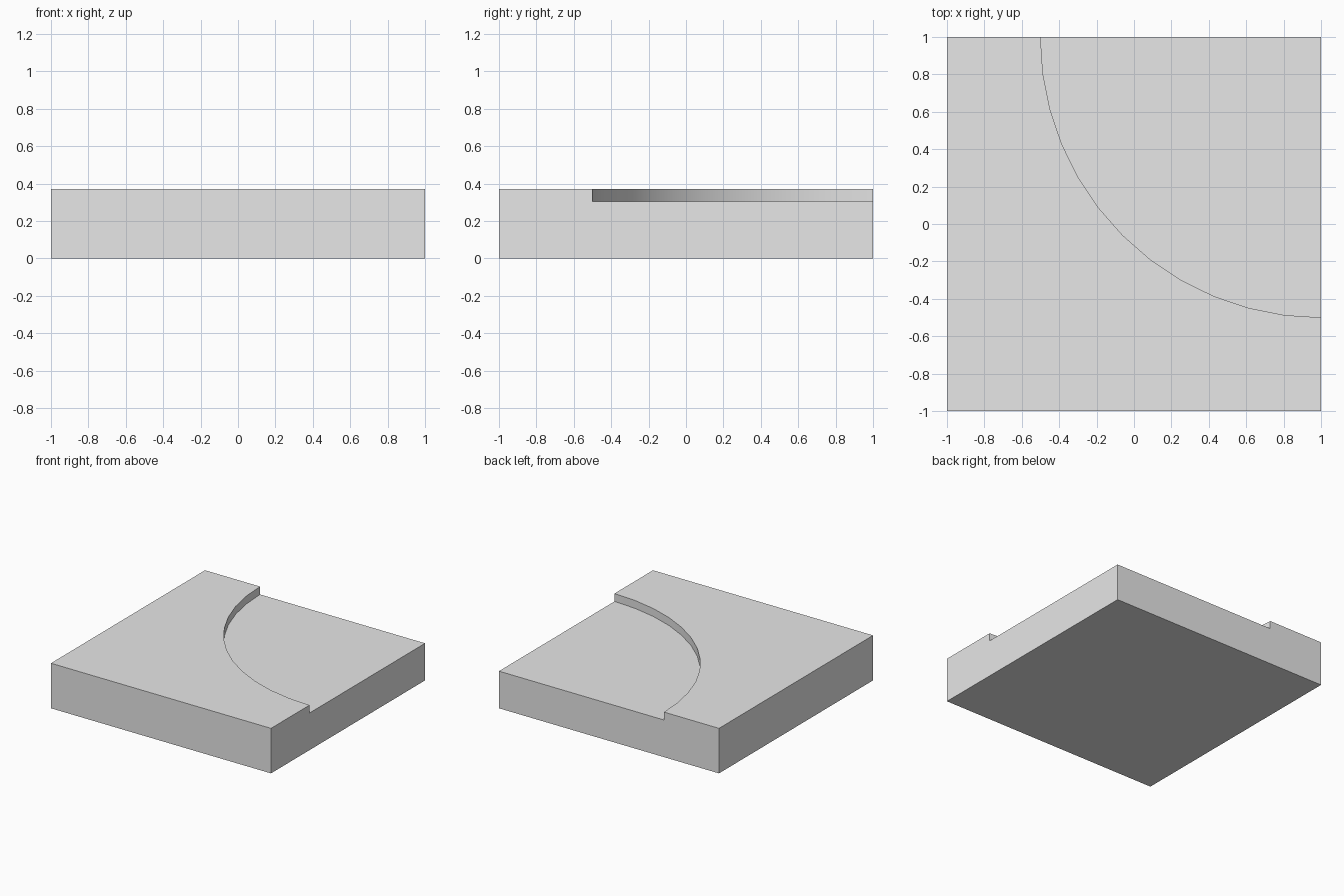
import bpy
import math

SIZE = 2.0
HEIGHT = 0.37
FLOOR = 0.305
RADIUS = 1.5

cube = bpy.data.objects.get("Cube")
if cube:
    bpy.data.objects.remove(cube, do_unlink=True)

# Plain grey material
grey = bpy.data.materials.new("light_grey")
grey.use_nodes = True
colour = (0.8, 0.8, 0.8, 1)
grey.diffuse_color = colour
grey.node_tree.nodes["Principled BSDF"].inputs["Base Color"].default_value = colour

# Square slab
bpy.ops.mesh.primitive_cube_add(size=1, location=(0, 0, HEIGHT / 2))
slab = bpy.context.object
slab.name = "recessed_slab"
slab.scale = (SIZE, SIZE, HEIGHT)
bpy.ops.object.transform_apply(location=True, rotation=False, scale=True)
slab.data.materials.append(grey)

# Round cutter centred on the back left corner
bpy.ops.mesh.primitive_cylinder_add(vertices=48, radius=RADIUS, depth=1,
                                    location=(SIZE / 2, SIZE / 2, FLOOR + 0.5))
cutter = bpy.context.object
cutter.name = "recess_cutter"
cutter.hide_render = True
cutter.data.materials.append(grey)

# Sink the quarter-round recess into the slab
cut = slab.modifiers.new("recess", "BOOLEAN")
cut.operation = "DIFFERENCE"
cut.solver = "EXACT"
cut.object = cutter
bpy.ops.object.select_all(action="DESELECT")
slab.select_set(True)
bpy.context.view_layer.objects.active = slab
bpy.ops.object.modifier_apply(modifier=cut.name)
bpy.data.objects.remove(cutter, do_unlink=True)

# Smooth curved wall with crisp edges elsewhere
bpy.ops.object.shade_smooth_by_angle(angle=math.radians(30))
